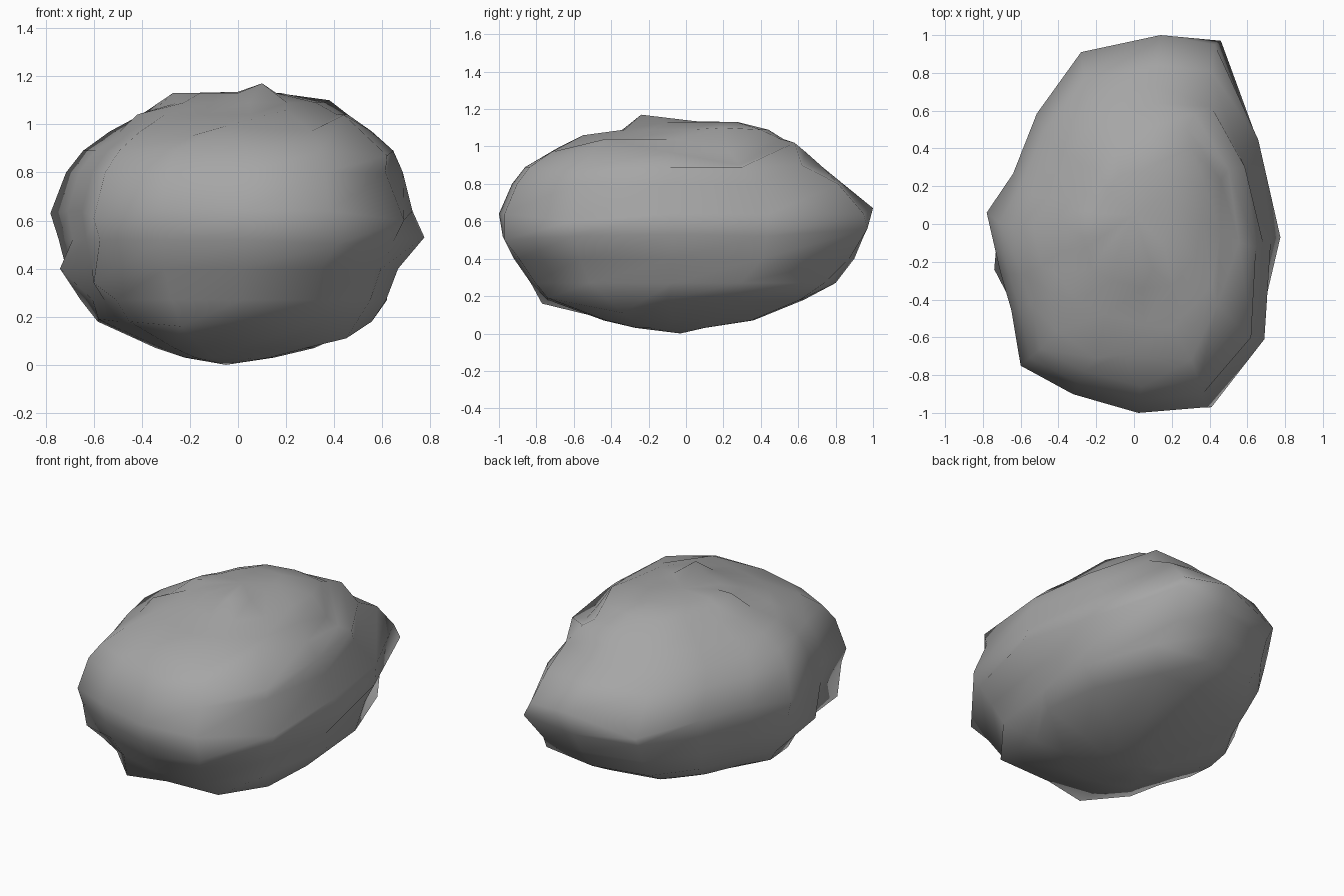
import bpy
import bmesh
import math
from mathutils import Vector

# Remove the default cube only
default_cube = bpy.data.objects.get("Cube")
if default_cube:
    bpy.data.objects.remove(default_cube, do_unlink=True)


def make_material(name, colour):
    material = bpy.data.materials.new(name)
    material.use_nodes = True
    material.diffuse_color = colour
    shader = material.node_tree.nodes["Principled BSDF"]
    shader.inputs["Base Color"].default_value = colour
    shader.inputs["Roughness"].default_value = 0.9
    return material


# Plan outline of the boulder, counter-clockwise
outline = [(.77, -.07), (.7, .46), (.46, .97), (.14, 1), (-.28, .91),
           (-.52, .6), (-.65, .28), (-.78, .06), (-.72, -.25), (-.66, -.45),
           (-.6, -.75), (-.32, -.9), (.04, -1), (.41, -.97), (.69, -.61)]

# Height, then left, right, front and back reach of each layer
layers = [(.03, -.22, .15, -.27, .1),
          (.07, -.34, .32, -.44, .36),
          (.18, -.58, .56, -.74, .63),
          (.27, -.65, .62, -.83, .8),
          (.4, -.71, .67, -.92, .9),
          (.52, -.74, .73, -.98, .95),
          (.64, -.76, .73, -1, .98),
          (.8, -.71, .69, -.93, .84),
          (.89, -.64, .65, -.86, .73),
          (.97, -.53, .56, -.74, .64),
          (1.04, -.4, .46, -.53, .52),
          (1.09, -.3, .36, -.34, .44),
          (1.13, -.2, .18, -.2, .28)]
bottom_tip = (-.05, -.03, 0)
top_tip = (0, .05, 1.135)

# Knobs and dents that break up the even surface, by region
waist_knobs = [(.775, -.07, .53), (-.78, .06, .63), (-.74, -.24, .4),
               (.14, 1, .67), (.46, .97, .56), (-.28, .91, .58),
               (-.6, -.75, .61), (.41, -.97, .5), (.69, -.61, .6),
               (-.6, -.66, .34)]
crown_knobs = [(.1, -.24, 1.17), (.38, .2, 1.1), (-.27, -.07, 1.13),
               (.3, .4, 1.09), (.32, .58, 1.02), (.41, .62, .9),
               (.2, -.55, 1.06), (.44, -.43, 1.04), (-.06, -.69, .99),
               (-.2, -.71, .95), (-.42, -.25, 1.04), (.62, -.6, .87)]
shoulder_dents = [(.56, .36, .8), (.5, .29, .9), (.46, .23, .97)]
belly_knobs = [(-.24, -.77, .16), (-.58, -.19, .19), (.38, -.74, .19),
               (.45, -.34, .11), (.62, .29, .27), (.46, .74, .27)]


def fit(value, half, low, high):
    """Map a value in -half..half onto low..high."""
    return low + (value / half + 1) / 2 * (high - low)


# Loft the layers into a closed stone
bm = bmesh.new()
rings = []
for z, left, right, front, back in layers:
    ring = []
    for x, y in outline:
        ring.append(bm.verts.new((fit(x, .775, left, right),
                                  fit(y, 1, front, back), z)))
    rings.append(ring)

count = len(outline)
for lower, upper in zip(rings, rings[1:]):
    for i in range(count):
        j = (i + 1) % count
        bm.faces.new((lower[i], lower[j], upper[j], upper[i]))

# Close both ends with a fan to a worn tip
foot = bm.verts.new(bottom_tip)
crown = bm.verts.new(top_tip)
for i in range(count):
    j = (i + 1) % count
    bm.faces.new((foot, rings[0][j], rings[0][i]))
    bm.faces.new((crown, rings[-1][i], rings[-1][j]))

# Move the nearest free corner to each knob or dent
free = [vert for ring in rings for vert in ring]
for region in (waist_knobs, crown_knobs, shoulder_dents, belly_knobs):
    for spot in map(Vector, region):
        nearest = min(free, key=lambda vert: (vert.co - spot).length)
        nearest.co = spot
        free.remove(nearest)

bmesh.ops.recalc_face_normals(bm, faces=bm.faces)
mesh = bpy.data.meshes.new("boulder")
bm.to_mesh(mesh)
bm.free()

boulder = bpy.data.objects.new("boulder", mesh)
bpy.context.collection.objects.link(boulder)
mesh.materials.append(make_material("stone grey", (.38, .38, .38, 1)))

# Soft, weathered shading
bpy.ops.object.select_all(action="DESELECT")
boulder.select_set(True)
bpy.context.view_layer.objects.active = boulder
bpy.ops.object.shade_smooth_by_angle(angle=math.radians(75))
